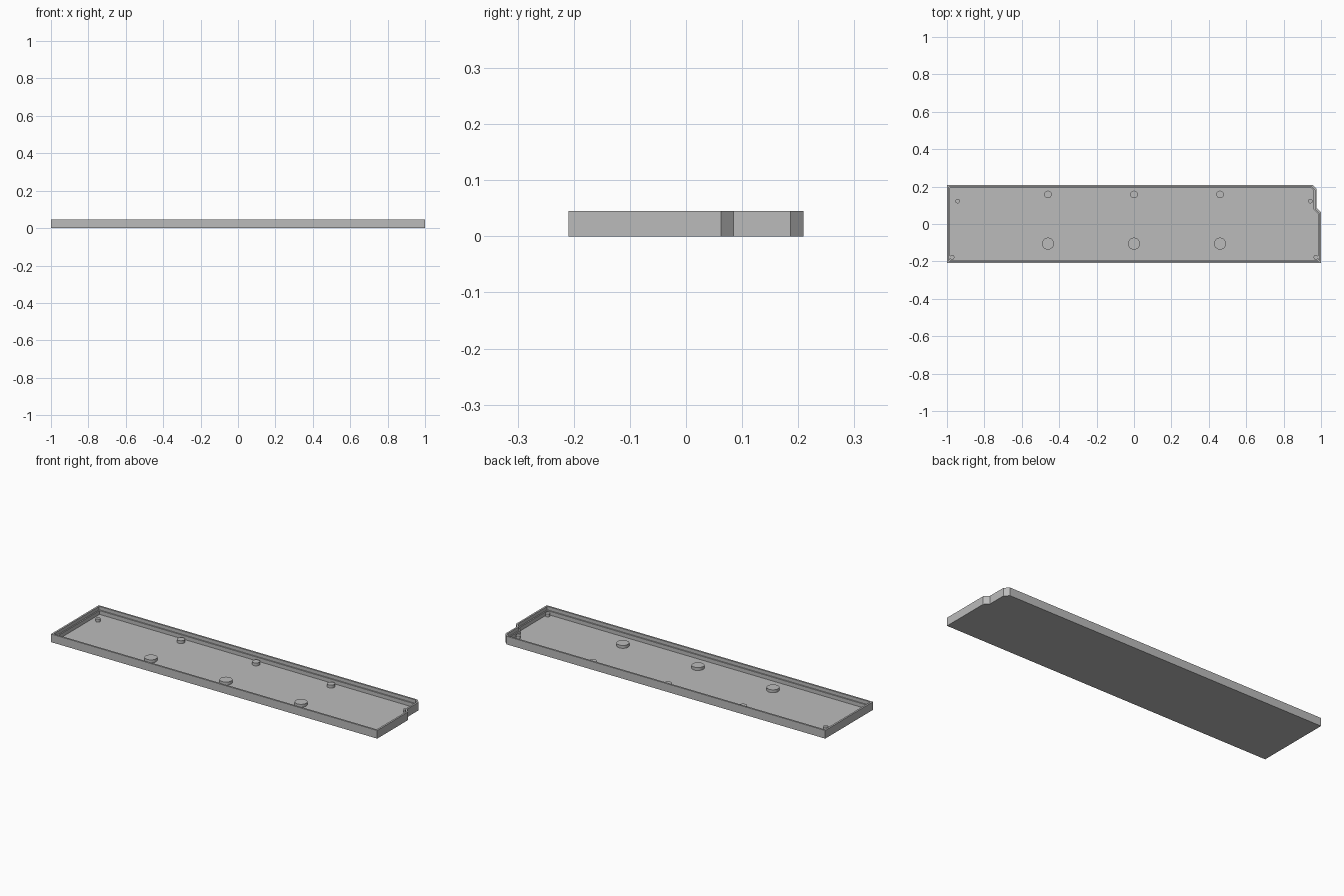
import bpy, bmesh
from mathutils import Vector

cube = bpy.data.objects.get("Cube")
if cube:
    bpy.data.objects.remove(cube, do_unlink=True)

grey = bpy.data.materials.new("plain grey")
grey.use_nodes = True
grey.diffuse_color = (0.5, 0.5, 0.5, 1)
grey.node_tree.nodes["Principled BSDF"].inputs["Base Color"].default_value = (0.5, 0.5, 0.5, 1)

HEIGHT, LEDGE_Z, FLOOR_Z, POST_Z = 0.045, 0.026, 0.005, 0.021

# Tray outline, counter-clockwise, with the stepped back corner
OUTLINE = [Vector(p) for p in (
    (-1, -0.209), (1, -0.209), (1, 0.062), (0.977, 0.085),
    (0.977, 0.186), (0.954, 0.209), (-1, 0.209))]


def inset(points, width):
    """Move every edge of a closed outline inward by the same width."""
    result = []
    for i, p in enumerate(points):
        a = (p - points[i - 1]).normalized()
        b = (points[(i + 1) % len(points)] - p).normalized()
        na, nb = Vector((-a.y, a.x)), Vector((-b.y, b.x))
        result.append(p + (na + nb) * width / (1 + na.dot(nb)))
    return result


def add_object(name, bm):
    bmesh.ops.recalc_face_normals(bm, faces=bm.faces)
    mesh = bpy.data.meshes.new(name)
    bm.to_mesh(mesh)
    bm.free()
    mesh.materials.append(grey)
    obj = bpy.data.objects.new(name, mesh)
    bpy.context.collection.objects.link(obj)
    return obj


def post(name, x, y, radius, top=POST_Z):
    """Upright round post standing on the tray floor."""
    bottom = FLOOR_Z - 0.002
    bpy.ops.mesh.primitive_cylinder_add(
        vertices=32, radius=radius, depth=top - bottom,
        location=(x, y, (top + bottom) / 2))
    obj = bpy.context.object
    obj.name = name
    obj.data.materials.append(grey)
    bpy.ops.object.shade_smooth_by_angle()


# Tray: outer wall, rim, inner ledge and floor as one stack of rings
bm = bmesh.new()
profile = [(0, 0), (0, HEIGHT), (0.010, HEIGHT), (0.010, LEDGE_Z),
           (0.017, LEDGE_Z), (0.017, FLOOR_Z)]
rings = [[bm.verts.new((p.x, p.y, z)) for p in inset(OUTLINE, w)] for w, z in profile]
for low, high in zip(rings, rings[1:]):
    for i in range(len(low)):
        j = (i + 1) % len(low)
        bm.faces.new((low[i], low[j], high[j], high[i]))
bm.faces.new(rings[0])
bm.faces.new(rings[-1])
add_object("tray", bm)

# Support posts: wide row at the front, narrow row at the back
for side, x in (("right", -0.46), ("middle", 0), ("left", 0.46)):
    post("front_support_" + side, x, -0.105, 0.032)
    post("back_support_" + side, x, 0.158, 0.02)

# Small screw posts near the ends
for side, s in (("right", -1), ("left", 1)):
    post("back_screw_post_" + side, s * 0.943, 0.122, 0.012)
    post("front_screw_post_" + side, s * 0.972, -0.178, 0.012)
